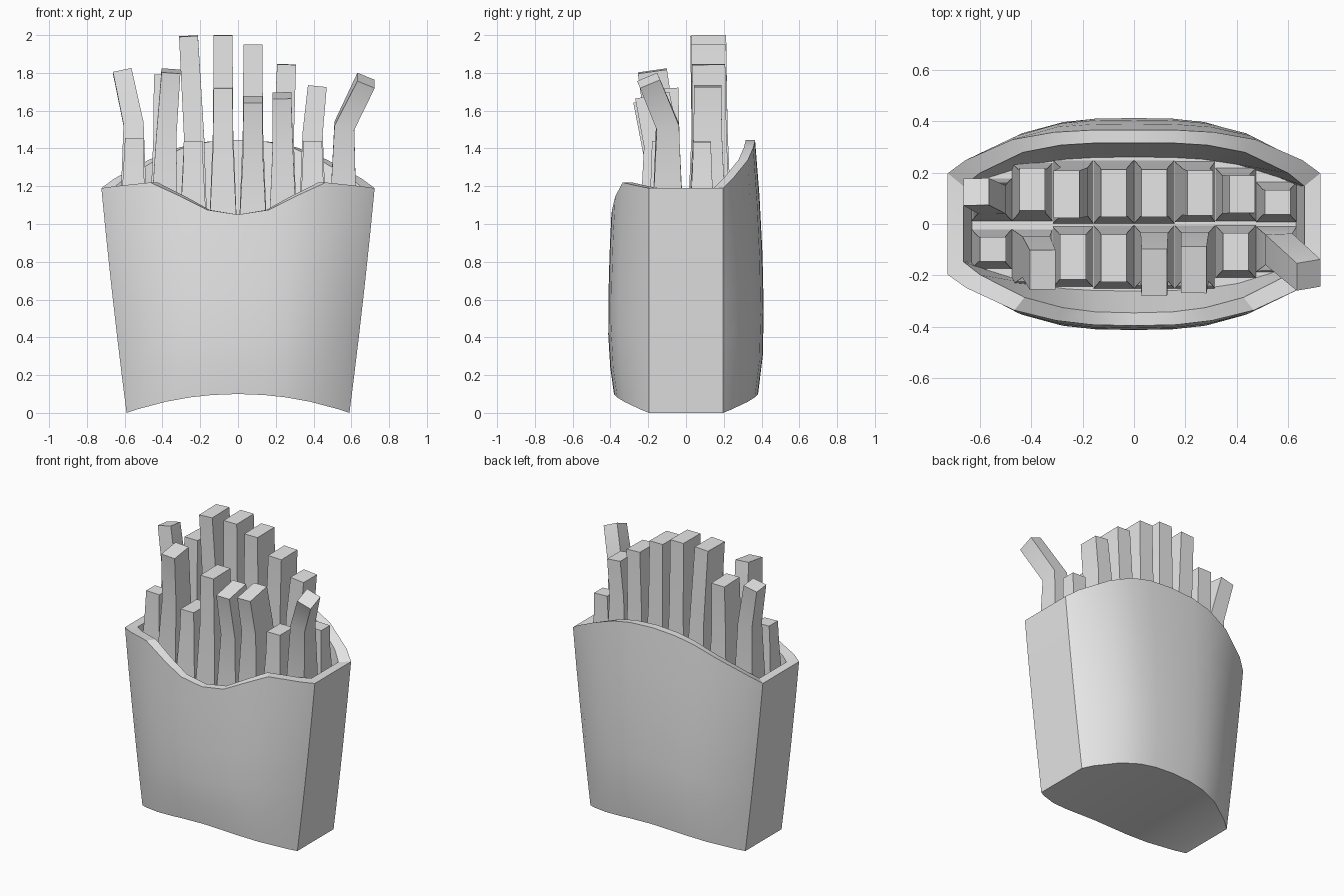
import bpy, bmesh
from math import radians
from mathutils import Vector

cube = bpy.data.objects.get("Cube")
if cube:
    bpy.data.objects.remove(cube)

grey = bpy.data.materials.new("plain grey")
grey.use_nodes = True
grey.diffuse_color = (0.8, 0.8, 0.8, 1)
grey.node_tree.nodes["Principled BSDF"].inputs["Base Color"].default_value = (0.8, 0.8, 0.8, 1)


def finish(bm, name):
    """Turn a bmesh into a named, shaded object."""
    bmesh.ops.recalc_face_normals(bm, faces=bm.faces)
    mesh = bpy.data.meshes.new(name)
    bm.to_mesh(mesh)
    bm.free()
    mesh.materials.append(grey)
    ob = bpy.data.objects.new(name, mesh)
    bpy.context.collection.objects.link(ob)
    bpy.ops.object.select_all(action='DESELECT')
    ob.select_set(True)
    bpy.context.view_layer.objects.active = ob
    bpy.ops.object.shade_smooth_by_angle(angle=radians(30))


def bridge(bm, a, b):
    n = len(a)
    for i in range(n):
        j = (i + 1) % n
        bm.faces.new((a[i], a[j], b[j], b[i]))


# Carton: wall columns, each with its front and back rim height
half = [(0, 1.05, 1.445), (.23, 1.075, 1.435), (.42, 1.145, 1.405),
        (.64, 1.22, 1.34), (.9, 1.2, 1.24), (1, 1.19, 1.19)]
cols = [(-t, f, b) for t, f, b in half[:0:-1]] + half
outline = [(t, f, -1) for t, f, b in cols] + [(t, b, 1) for t, f, b in reversed(cols)]


def wall_point(t, rim, side, s):
    low = 0.1 * (1 - t * t)
    z = low + (rim - low) * s
    width = 0.59 + 0.13 * z - 0.015 * z * z
    bulge = 0.215 - (0.25 if z < 0.45 else 0.047) * (z - 0.45) ** 2
    return Vector((width * t, side * (0.197 + bulge * (1 - abs(t) ** 3)), z))


def rim_point(t, rim, side):
    p = wall_point(t, rim, side, 1)
    return Vector((p.x * 0.915, p.y - side * 0.05, p.z))


def floor_point(t, rim, side):
    return Vector((0.63 * t, side * (0.15 + 0.11 * (1 - abs(t) ** 3)), 0.85))


def cap(bm, ring):
    n = len(ring)
    for i in range(n // 2 - 1):
        bm.faces.new((ring[i], ring[i + 1], ring[n - 2 - i], ring[n - 1 - i]))


bm = bmesh.new()
rings = [[bm.verts.new(wall_point(*c, s)) for c in outline]
         for s in (0, .15, .33, .55, .78, 1)]
rings.append([bm.verts.new(rim_point(*c)) for c in outline])
rings.append([bm.verts.new(floor_point(*c)) for c in outline])
for a, b in zip(rings, rings[1:]):
    bridge(bm, a, b)
cap(bm, rings[0])
cap(bm, rings[-1])
finish(bm, "carton")


# Fries: tapered bars with a bend in the middle
def fry(name, base, mid, top, depth):
    base, mid, top = Vector(base), Vector(mid), Vector(top)
    up = (top - mid).normalized()
    bm = bmesh.new()
    loops = []
    for centre, axis, w, d in ((base, Vector((0, 0, 1)), .157, depth + .055),
                               (mid, (up + Vector((0, 0, 1))).normalized(), .107, depth),
                               (top, up, .1, depth - .005)):
        u = (Vector((1, 0, 0)) - axis * axis.x).normalized()
        v = axis.cross(u)
        loops.append([bm.verts.new(centre + u * (i * w / 2) + v * (j * d / 2))
                      for i, j in ((-1, -1), (1, -1), (1, 1), (-1, 1))])
    for a, b in zip(loops, loops[1:]):
        bridge(bm, a, b)
    bm.faces.new(loops[0])
    bm.faces.new(loops[-1])
    finish(bm, name)


# Each fry: mid shift x, y, bend height, top shift x, y, top height, depth
front = [(0, .03, 1.3, .005, .03, 1.455, .1),
         (.015, 0, 1.46, .04, -.05, 1.81, .16),
         (0, 0, 1.3, 0, 0, 1.44, .18),
         (0, 0, 1.4, 0, -.005, 1.72, .19),
         (0, 0, 1.36, 0, -.06, 1.66, .19),
         (0, 0, 1.42, -.005, -.05, 1.68, .19),
         (0, .02, 1.3, 0, .02, 1.44, .15),
         (.01, .03, 1.52, .125, -.07, 1.76, .12)]
back = [(0, -.03, 1.53, -.06, 0, 1.81, .11),
        (0, 0, 1.45, 0, .01, 1.79, .17),
        (.005, 0, 1.45, -.025, -.01, 1.995, .19),
        (0, 0, 1.5, 0, -.005, 2.0, .19),
        (0, 0, 1.5, 0, -.005, 1.95, .19),
        (.005, 0, 1.45, .02, -.005, 1.845, .18),
        (0, -.01, 1.48, .025, -.01, 1.73, .15),
        (0, -.04, 1.3, .005, -.04, 1.435, .1)]
for row, y, fries in (("front", -.128, front), ("back", .125, back)):
    for i, (mx, my, mz, tx, ty, tz, depth) in enumerate(fries):
        x = (i - 3.5) * 0.158
        fry(f"{row}_fry_{i + 1}", (x, y + my, 0.85), (x + mx, y + my, mz),
            (x + tx, y + ty, tz), depth)
